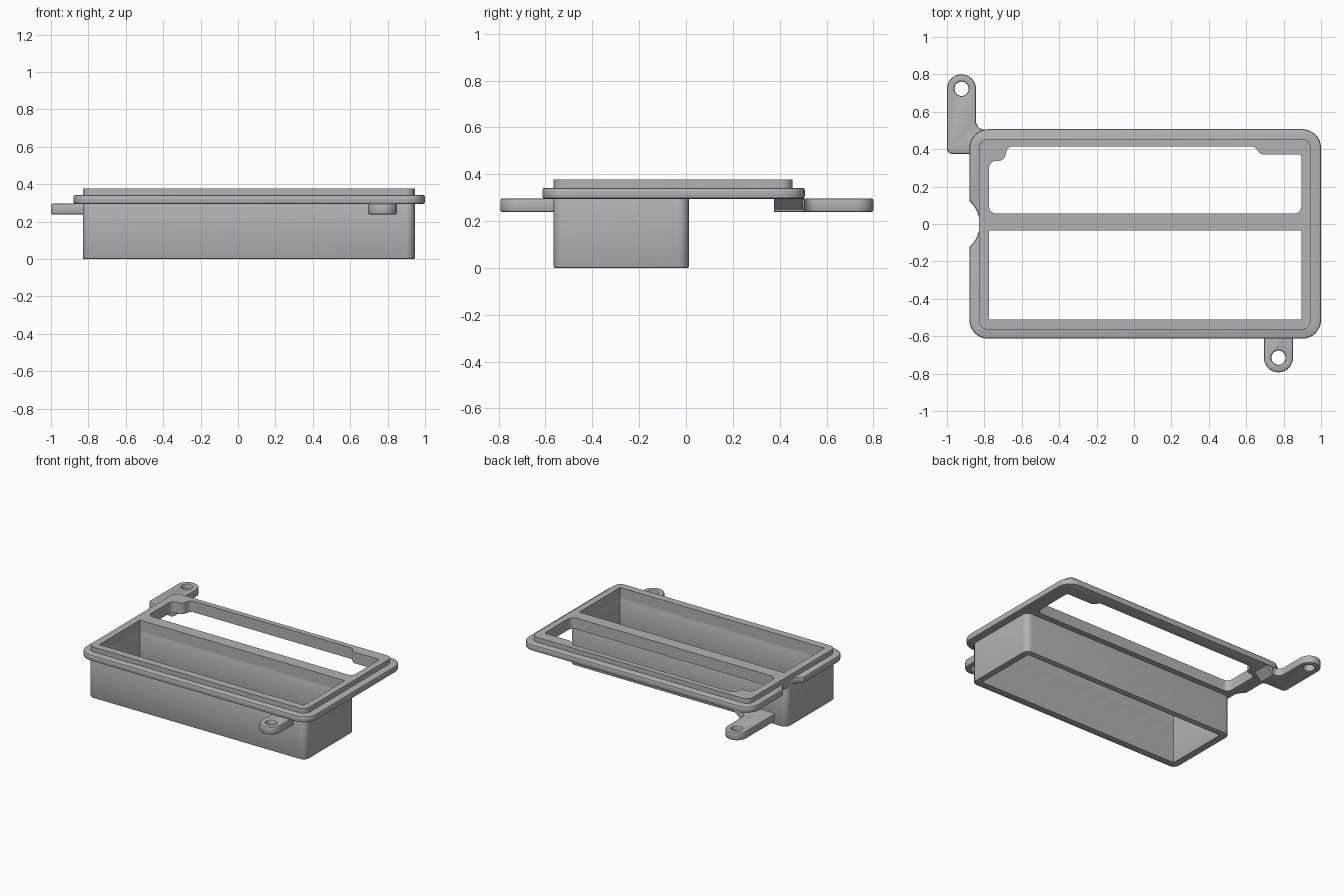
import bpy, bmesh, math
from mathutils import Vector

if "Cube" in bpy.data.objects:
    bpy.data.objects.remove(bpy.data.objects["Cube"], do_unlink=True)

grey = bpy.data.materials.new("grey plastic")
grey.use_nodes = True
COLOUR = (0.45, 0.45, 0.45, 1)
grey.diffuse_color = COLOUR
grey.node_tree.nodes["Principled BSDF"].inputs["Base Color"].default_value = COLOUR


def rounded(corners, steps=8):
    """Polygon from (x, y, radius) corners, each corner filleted."""
    out = []
    n = len(corners)
    for i, (x, y, r) in enumerate(corners):
        p = Vector((x, y))
        if r == 0:
            out.append(p)
            continue
        a = (Vector(corners[i - 1][:2]) - p).normalized()
        b = (Vector(corners[(i + 1) % n][:2]) - p).normalized()
        half = a.angle(b) / 2
        centre = p + (a + b).normalized() * r / math.sin(half)
        start = p + a * r / math.tan(half) - centre
        end = p + b * r / math.tan(half) - centre
        sweep = math.atan2(start.x * end.y - start.y * end.x, start.dot(end))
        for k in range(steps + 1):
            t = sweep * k / steps
            c, s = math.cos(t), math.sin(t)
            out.append(centre + Vector((start.x * c - start.y * s,
                                        start.x * s + start.y * c)))
    return out


def rect(x0, x1, y0, y1, r=0.0):
    return rounded([(x0, y0, r), (x1, y0, r), (x1, y1, r), (x0, y1, r)])


def circle(x, y, r, n=32):
    return [Vector((x + r * math.cos(math.tau * k / n),
                    y + r * math.sin(math.tau * k / n))) for k in range(n)]


def finish(name, bm):
    bmesh.ops.remove_doubles(bm, verts=bm.verts, dist=0.0002)
    bmesh.ops.recalc_face_normals(bm, faces=bm.faces)
    mesh = bpy.data.meshes.new(name)
    bm.to_mesh(mesh)
    bm.free()
    mesh.materials.clear()
    mesh.materials.append(grey)
    ob = bpy.data.objects.new(name, mesh)
    bpy.context.collection.objects.link(ob)
    bpy.ops.object.select_all(action="DESELECT")
    ob.select_set(True)
    bpy.context.view_layer.objects.active = ob
    bpy.ops.object.shade_smooth_by_angle(angle=math.radians(35))
    return ob


def plate(name, loops, z0, z1, bevel=0.0):
    """Extrude an outline with holes between two heights, edges rounded."""
    curve = bpy.data.curves.new(name + " outline", "CURVE")
    curve.dimensions = "2D"
    curve.fill_mode = "BOTH"
    curve.extrude = (z1 - z0) / 2 - bevel
    curve.bevel_depth = bevel
    curve.bevel_resolution = 1
    curve.offset = -bevel
    for loop in loops:
        spline = curve.splines.new("POLY")
        spline.points.add(len(loop) - 1)
        for point, p in zip(spline.points, loop):
            point.co = (p.x, p.y, 0, 1)
        spline.use_cyclic_u = True
    temp = bpy.data.objects.new(name + " outline", curve)
    bpy.context.collection.objects.link(temp)
    bpy.context.view_layer.update()
    graph = bpy.context.evaluated_depsgraph_get()
    mesh = bpy.data.meshes.new_from_object(temp.evaluated_get(graph))
    bm = bmesh.new()
    bm.from_mesh(mesh)
    bmesh.ops.translate(bm, verts=bm.verts, vec=(0, 0, (z0 + z1) / 2))
    bpy.data.objects.remove(temp, do_unlink=True)
    bpy.data.curves.remove(curve)
    bpy.data.meshes.remove(mesh)
    return finish(name, bm)


# Shared outlines
L, R, F, B = -0.83, 0.945, -0.565, 0.455
front_opening = rect(-0.775, 0.895, -0.51, -0.035)
back_opening = rounded([
    (-0.775, 0.055, 0.04), (0.895, 0.055, 0.04), (0.895, 0.372, 0.015),
    (0.68, 0.372, 0.03), (0.64, 0.415, 0.02), (-0.675, 0.415, 0.035),
    (-0.695, 0.338, 0.035), (-0.775, 0.338, 0.04)])

# Raised rim with the crossbar between both openings
plate("raised_rim", [rect(L, R, F, B, 0.05), front_opening, back_opening],
      0.295, 0.377)

# Wider flange around it, with a scooped notch on one side
notch = [(-0.99 + 0.165 * math.cos(t), 0.165 * math.sin(t), 0)
         for t in (math.radians(48 - 8 * k) for k in range(13))]
outer = rounded([(-0.88, 0.507, 0.1)] + notch + [
    (-0.88, -0.613, 0.1), (1.0, -0.613, 0.1), (1.0, 0.507, 0.1)])
plate("flange", [outer, rect(L + 0.025, R - 0.025, F + 0.025, B - 0.02, 0.03)],
      0.295, 0.342, 0.01)

# Open sleeve hanging under the front opening
plate("sleeve", [rect(L, R, F, 0.012, 0.045), front_opening], 0, 0.31, 0.006)

# Mounting lugs
plate("back_lug", [rounded([
    (-1.0, 0.375, 0.03), (-0.79, 0.375, 0), (-0.79, 0.505, 0),
    (-0.845, 0.505, 0.045), (-0.845, 0.8, 0.077), (-1.0, 0.8, 0.077)]),
    circle(-0.922, 0.723, 0.038)], 0.238, 0.297, 0.01)
plate("front_lug", [rounded([
    (0.695, -0.55, 0), (0.695, -0.793, 0.077),
    (0.85, -0.793, 0.077), (0.85, -0.55, 0)]),
    circle(0.773, -0.715, 0.038)], 0.238, 0.297, 0.01)

# Sloped web joining the back lug to the underside of the flange
bm = bmesh.new()
side = bm.faces.new([bm.verts.new((x, 0.375, z)) for x, z in
                     ((-0.83, 0.238), (-0.8, 0.238), (-0.735, 0.297), (-0.83, 0.297))])
moved = bmesh.ops.extrude_face_region(bm, geom=[side])["geom"]
bmesh.ops.translate(bm, vec=(0, 0.125, 0),
                    verts=[v for v in moved if isinstance(v, bmesh.types.BMVert)])
# Close the start side as well
if not any(all(abs(v.co.y - 0.375) < 1e-5 for v in f.verts) for f in bm.faces):
    bm.faces.new([v for v in bm.verts if abs(v.co.y - 0.375) < 1e-5])
finish("lug_web", bm)
